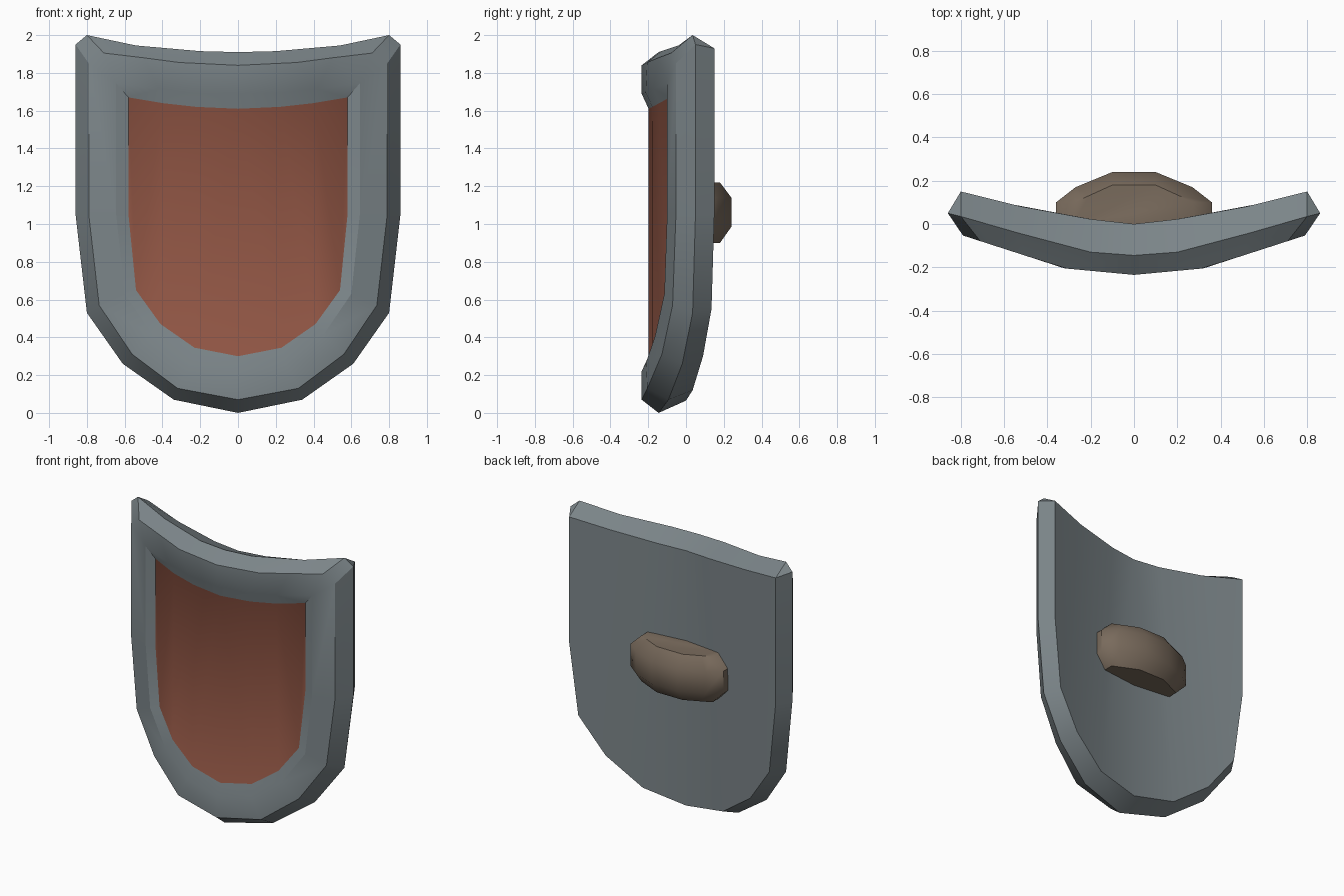
import bpy, bmesh, math

if "Cube" in bpy.data.objects:
    bpy.data.objects.remove(bpy.data.objects["Cube"])


def material(name, rgb):
    m = bpy.data.materials.new(name)
    m.diffuse_color = (*rgb, 1)
    m.use_nodes = True
    m.node_tree.nodes["Principled BSDF"].inputs["Base Color"].default_value = m.diffuse_color
    return m


grey = material("steel grey", (0.20, 0.235, 0.25))
red = material("rust red", (0.29, 0.095, 0.06))
brown = material("grip brown", (0.19, 0.145, 0.107))


def curve(pts, x):
    """Piecewise linear depth of the bowed shield at distance x from centre."""
    for (x0, y0), (x1, y1) in zip(pts, pts[1:]):
        if x <= x1 + 1e-6:
            return y0 + (y1 - y0) * (x - x0) / (x1 - x0)
    return pts[-1][1]


def finish(name, bm, mats, angle):
    bmesh.ops.remove_doubles(bm, verts=bm.verts, dist=1e-4)
    bmesh.ops.recalc_face_normals(bm, faces=bm.faces)
    me = bpy.data.meshes.new(name)
    bm.to_mesh(me)
    bm.free()
    for m in mats:
        me.materials.append(m)
    ob = bpy.data.objects.new(name, me)
    bpy.context.collection.objects.link(ob)
    bpy.ops.object.select_all(action='DESELECT')
    ob.select_set(True)
    bpy.context.view_layer.objects.active = ob
    bpy.ops.object.shade_smooth_by_angle(angle=math.radians(angle))
    return ob


# Bow of the shield: back, widest edge, front of the rim, recessed panel
back_y = [(0, 0), (.31, .035), (.54, .085), (.8, .15)]
edge_y = [(0, -.145), (.2, -.13), (.54, -.04), (.8, .035), (.86, .05)]
front_y = [(0, -.235), (.32, -.205), (.8, -.05)]
panel_y = [(x, y + .037) for x, y in front_y]

# Half outlines (x, z) from top centre, round the corner, to bottom centre
back = [(0, 1.85), (.2, 1.855), (.52, 1.885), (.8, 1.93), (.8, 1.93),
        (.8, 1.05), (.74, .55), (.56, .30), (.31, .12), (0, .065)]
edge = [(0, 1.91), (.2, 1.915), (.54, 1.945), (.8, 2.0), (.86, 1.95),
        (.86, 1.05), (.8, .53), (.61, .26), (.34, .07), (0, 0)]
front = [(0, 1.84), (.31, 1.855), (.5, 1.88), (.71, 1.905), (.79, 1.85),
         (.79, 1.05), (.735, .57), (.56, .31), (.32, .13), (0, .07)]
inner = [(0, 1.69), (.23, 1.695), (.42, 1.715), (.645, 1.745), (.645, 1.745),
         (.645, 1.05), (.6, .63), (.45, .41), (.25, .265), (0, .22)]
panel = [(0, 1.61), (.22, 1.62), (.4, 1.64), (.58, 1.67), (.58, 1.67),
         (.58, 1.05), (.54, .65), (.41, .47), (.23, .345), (0, .30)]
rings = [(back, back_y), (edge, edge_y), (front, front_y),
         (inner, front_y), (panel, panel_y)]

# Shield body: bridged outlines, capped with vertical strips
bm = bmesh.new()
for s in (1, -1):
    vs = [[bm.verts.new((s * x, curve(yc, x), z)) for x, z in pts]
          for pts, yc in rings]
    for a, b in zip(vs, vs[1:]):
        for i in range(9):
            bm.faces.new((a[i], a[i + 1], b[i + 1], b[i]))
    for ring, mat in ((vs[0], 0), (vs[-1], 1)):
        for i in range(3):
            bm.faces.new((ring[i], ring[i + 1], ring[8 - i], ring[9 - i])).material_index = mat
        bm.faces.new((ring[3], ring[4], ring[5], ring[6])).material_index = mat
finish("shield_body", bm, [grey, red], 30)

# Hand grip: rounded bar on the back, stacked outlines
wide = [(.36, 0), (.36, .10), (.27, .17), (.1, .24)]
narrow = [(.275, 0), (.275, .10), (.21, .13), (.1, .18)]
bm = bmesh.new()
layers = []
for z, half in ((.90, narrow), (.985, wide), (1.14, wide), (1.22, narrow)):
    full = half + [(-x, y) for x, y in reversed(half)]
    layers.append([bm.verts.new((x, y, z)) for x, y in full])
for a, b in zip(layers, layers[1:]):
    for i in range(len(a)):
        j = (i + 1) % len(a)
        bm.faces.new((a[i], a[j], b[j], b[i]))
bm.faces.new(layers[0])
bm.faces.new(layers[-1])
finish("hand_grip", bm, [brown], 45)
